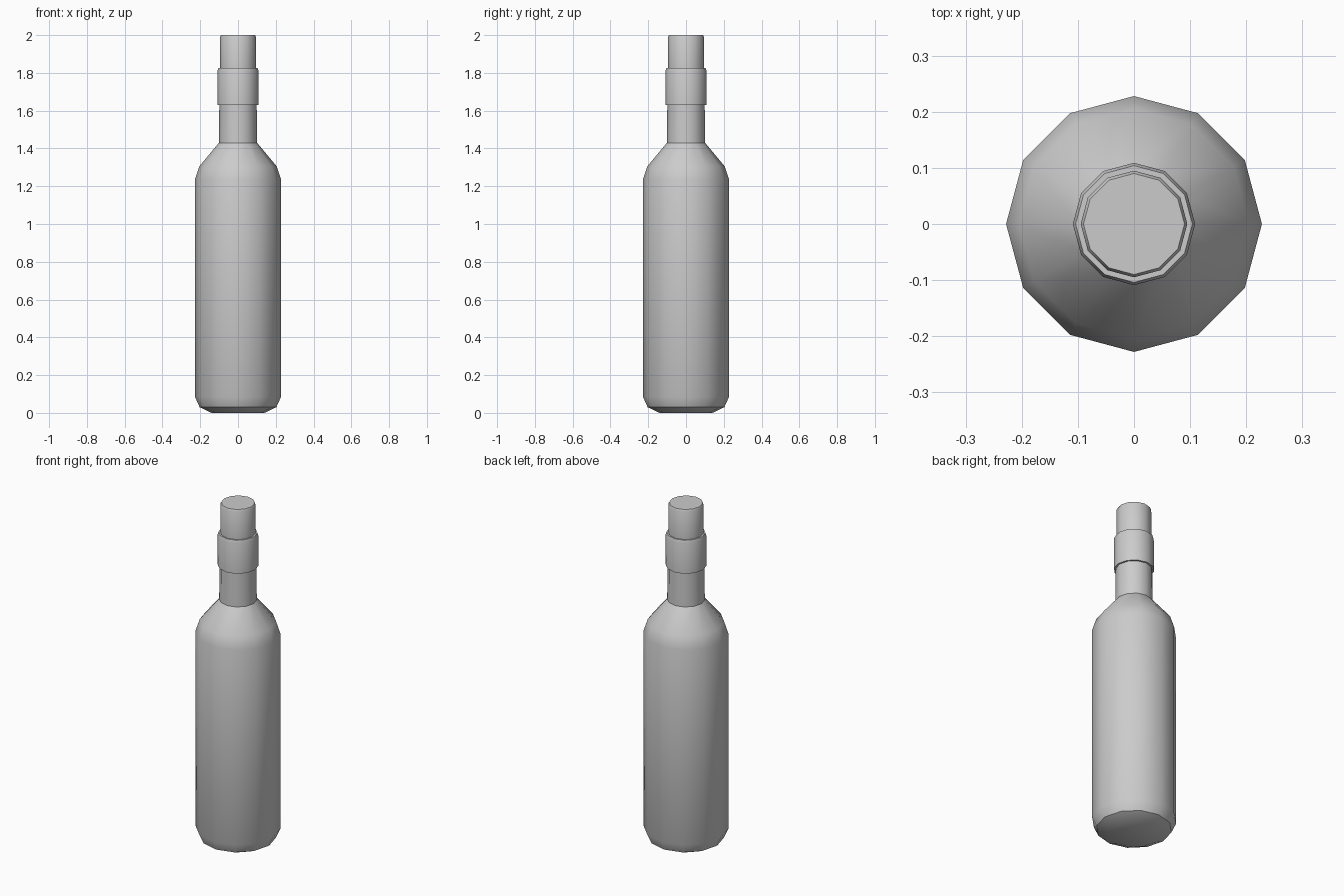
import bpy, bmesh, math

if "Cube" in bpy.data.objects:
    bpy.data.objects.remove(bpy.data.objects["Cube"])

SIDES = 12

def lathe(name, profile, smooth_angle):
    """Revolve a closed (radius, z) profile into a 12-sided solid."""
    bm = bmesh.new()
    rings = []
    for r, z in profile:
        rings.append([bm.verts.new((r * math.cos(i * math.tau / SIDES),
                                    r * math.sin(i * math.tau / SIDES), z))
                      for i in range(SIDES)])
    for a, b in zip(rings, rings[1:]):
        for i in range(SIDES):
            j = (i + 1) % SIDES
            bm.faces.new((a[i], a[j], b[j], b[i]))
    bm.faces.new(rings[0][::-1])
    bm.faces.new(rings[-1])
    mesh = bpy.data.meshes.new(name)
    bm.to_mesh(mesh)
    bm.free()
    obj = bpy.data.objects.new(name, mesh)
    bpy.context.collection.objects.link(obj)
    bpy.context.view_layer.objects.active = obj
    bpy.ops.object.select_all(action='DESELECT')
    obj.select_set(True)
    bpy.ops.object.shade_smooth_by_angle(angle=math.radians(smooth_angle))
    return obj

# One continuous bottle: base, body, shoulder, neck, collar and cap
lathe("bottle", [
    (0.14, 0.0), (0.203, 0.03), (0.228, 0.085),      # rounded base
    (0.228, 1.235), (0.205, 1.305), (0.101, 1.43),   # body and shoulder
    (0.099, 1.63),                                   # neck
    (0.109, 1.63), (0.109, 1.81), (0.104, 1.825),    # collar
    (0.095, 1.825), (0.095, 1.99), (0.09, 2.0),      # cap
], 35)
